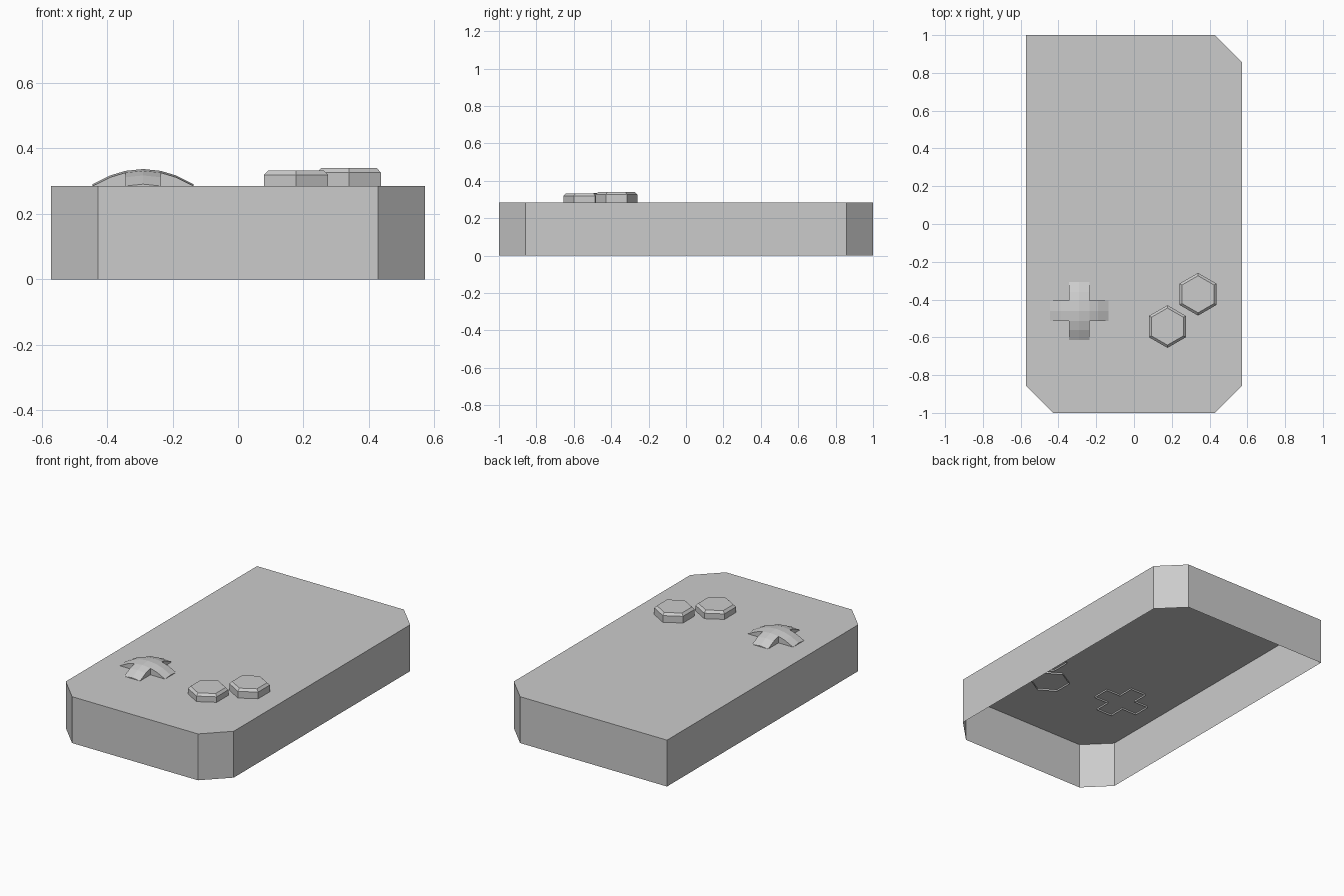
import bpy, bmesh, math

if "Cube" in bpy.data.objects:
    bpy.data.objects.remove(bpy.data.objects["Cube"])

TOP = 0.285      # height of the case top
SUNK = 0.275     # control walls reach slightly below the top plate


def finish(name, bm):
    bmesh.ops.recalc_face_normals(bm, faces=bm.faces)
    mesh = bpy.data.meshes.new(name)
    bm.to_mesh(mesh)
    bm.free()
    ob = bpy.data.objects.new(name, mesh)
    bpy.context.collection.objects.link(ob)
    return ob


def open_stack(name, rings):
    """Join rings of points from bottom to top; cap the top, leave the bottom open."""
    bm = bmesh.new()
    loops = [[bm.verts.new(p) for p in ring] for ring in rings]
    n = len(loops[0])
    for a, b in zip(loops, loops[1:]):
        for i in range(n):
            j = (i + 1) % n
            bm.faces.new((a[i], a[j], b[j], b[i]))
    bm.faces.new(loops[-1])
    return finish(name, bm)


# Case: open underneath, three corners cut off, one left square
W, L, C = 0.571, 1.0, 0.143
outline = [(-W + C, -L), (W - C, -L), (W, -L + C), (W, L - C),
           (W - C, L), (-W, L), (-W, -L + C)]
open_stack("case", [[(x, y, z) for x, y in outline] for z in (0, TOP)])


# Hexagonal buttons with a bevelled top rim
def hexagon(cx, cy, r, z):
    return [(cx + r * math.cos(math.radians(30 + 60 * i)),
             cy + r * math.sin(math.radians(30 + 60 * i)), z) for i in range(6)]


for name, cx, cy, top in (("lower_button", 0.177, -0.543, 0.333),
                          ("upper_button", 0.339, -0.372, 0.340)):
    open_stack(name, [hexagon(cx, cy, 0.113, SUNK),
                      hexagon(cx, cy, 0.113, top - 0.014),
                      hexagon(cx, cy, 0.098, top)])

# Direction pad: cross-shaped grid pulled into a dome, with walls dropped from its edge
PX, PY, ARM = -0.29, -0.46, 0.054
steps = [-0.154, -0.10, -ARM, 0, ARM, 0.10, 0.154]
bm = bmesh.new()
grid = {}


def pad_vert(i, j):
    if (i, j) not in grid:
        x, y = steps[i], steps[j]
        grid[i, j] = bm.verts.new((PX + x, PY + y, 0.337 - 1.95 * (x * x + y * y)))
    return grid[i, j]


for i in range(6):
    for j in range(6):
        if i in (2, 3) or j in (2, 3):
            bm.faces.new([pad_vert(i, j), pad_vert(i + 1, j),
                          pad_vert(i + 1, j + 1), pad_vert(i, j + 1)])
rim = [e for e in bm.edges if e.is_boundary]
walls = bmesh.ops.extrude_edge_only(bm, edges=rim)["geom"]
for v in walls:
    if isinstance(v, bmesh.types.BMVert):
        v.co.z = SUNK
finish("direction_pad", bm)
